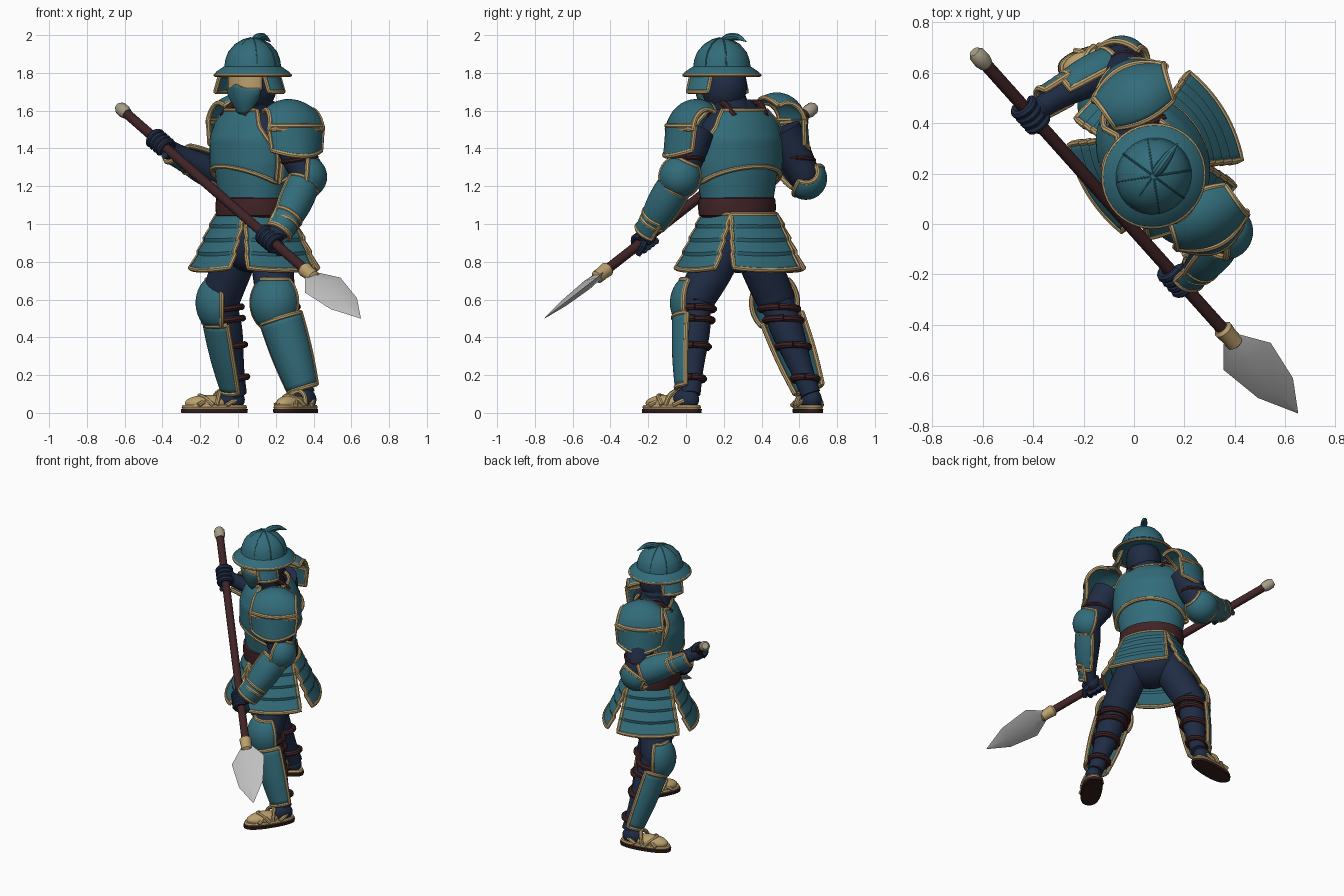
import bpy, bmesh, math
from mathutils import Vector, Matrix

if "Cube" in bpy.data.objects:
    bpy.data.objects.remove(bpy.data.objects["Cube"])
V = Vector
UP = V((0, 0, 1))

def material(name, rgb):
    m = bpy.data.materials.new(name)
    m.diffuse_color = (*rgb, 1)
    m.use_nodes = True
    m.node_tree.nodes["Principled BSDF"].inputs["Base Color"].default_value = m.diffuse_color
    return m

TEAL = material("teal armour", (.032, .150, .195))
NAVY = material("navy cloth", (.014, .025, .058))
TAN = material("tan trim", (.50, .35, .155))
BROWN = material("dark brown leather", (.052, .017, .019))
SOLE = material("sole brown", (.035, .012, .012))
STEEL = material("steel", (.52, .52, .52))
BONE = material("bone cap", (.38, .34, .24))

def mesh(name, verts, faces, mat, thick=0):
    me = bpy.data.meshes.new(name)
    me.from_pydata([tuple(v) for v in verts], [], faces)
    bm = bmesh.new()
    bm.from_mesh(me)
    bmesh.ops.recalc_face_normals(bm, faces=bm.faces)
    bm.to_mesh(me)
    bm.free()
    me.materials.append(mat)
    ob = bpy.data.objects.new(name, me)
    bpy.context.collection.objects.link(ob)
    if thick:
        mod = ob.modifiers.new("thickness", 'SOLIDIFY')
        mod.thickness, mod.offset = thick, 0
    return ob

def skin(name, rings, mat):
    n = len(rings[0])
    faces = [(j*n+i, j*n+(i+1) % n, (j+1)*n+(i+1) % n, (j+1)*n+i)
             for j in range(len(rings)-1) for i in range(n)]
    faces += [tuple(range(n)), tuple(range((len(rings)-1)*n, len(rings)*n))]
    return mesh(name, [p for r in rings for p in r], faces, mat)

def smooth(pts, k=5):
    # Catmull-Rom through (x, y, z, radius) points
    p = [V(q) for q in pts]
    p = [p[0]] + p + [p[-1]]
    out = []
    for a, b, c, d in zip(p, p[1:], p[2:], p[3:]):
        for i in range(k):
            t = i/k
            out.append(.5*(2*b + (c-a)*t + (2*a-5*b+4*c-d)*t*t + (3*b-a-3*c+d)*t**3))
    return out + [p[-1]]

def tube(name, pts, mat, n=14):
    pos = [V(p[:3]) for p in pts]
    nrm, rings = V((.31, .22, .92)), []
    for i, p in enumerate(pos):
        t = (pos[min(i+1, len(pos)-1)] - pos[max(i-1, 0)]).normalized()
        nrm = (nrm - t*nrm.dot(t)).normalized()
        b = t.cross(nrm)
        rings.append([p + pts[i][3]*(math.cos(a)*nrm + math.sin(a)*b)
                      for a in [2*math.pi*k/n for k in range(n)]])
    return skin(name, rings, mat)

def rope(name, pts, r, mat, n=8):
    return tube(name, [(*p, r) for p in pts], mat, n)

def frame(cx, cy, deg):
    m = Matrix.Translation((cx, cy, 0)) @ Matrix.Rotation(math.radians(deg), 4, 'Z')
    return lambda x, y, z: m @ V((x, y, z))

def loft(name, rows, mat, F, p=2, n=36):
    def f(c):
        return math.copysign(abs(c)**(2/p), c)
    return skin(name, [[F(hw*f(math.cos(a)), cy+hd*f(math.sin(a)), z)
                for a in [2*math.pi*k/n for k in range(n)]] for z, hw, hd, cy in rows], mat)

def ball(name, F, c, s, mat):
    rows = [(c[2]-s[2]*math.cos(a), s[0]*math.sin(a), s[1]*math.sin(a), 0)
            for a in [math.pi*(k+.02)/12.04 for k in range(13)]]
    return loft(name, rows, mat, lambda x, y, z: F(x+c[0], y+c[1], z), n=20)

def plate(name, P, nu=18, nv=12, trim=.0135, mat=TEAL):
    us = [-1+2*i/nu for i in range(nu+1)]
    vs = [j/nv for j in range(nv+1)]
    mesh(name, [P(u, v) for v in vs for u in us],
         [(j*(nu+1)+i, j*(nu+1)+i+1, (j+1)*(nu+1)+i+1, (j+1)*(nu+1)+i)
          for j in range(nv) for i in range(nu)], mat, .014)
    if trim:
        path = [P(u, 0) for u in us] + [P(1, v) for v in vs[1:]]
        path += [P(u, 1) for u in us[-2::-1]] + [P(-1, v) for v in vs[-2::-1]]
        rope(name + "_trim", path, trim, TAN)

def guard(name, A, B, out, rad, ang):
    # curved plate wrapped around the line A-B, facing out
    A, B = V(A), V(B)
    ax = (B-A).normalized()
    o = V(out)
    o = (o - ax*o.dot(ax)).normalized()
    s = ax.cross(o)
    def P(u, v):
        a = math.radians(ang)*u
        return A.lerp(B, v) + rad(v)*(math.cos(a)*o + math.sin(a)*s)
    plate(name, P)

def dome(r):
    return lambda v: r*math.sqrt(max(0, 1-((v-.5)/.62)**2))

def strap(name, c, r, mat=BROWN, w=.018):
    rope(name, [V(c)+V((r*math.cos(k*math.pi/10), r*math.sin(k*math.pi/10), .012*math.cos(k*math.pi/10)))
                for k in range(21)], w, mat)

# torso and cuirass
T = frame(.075, .27, -55)
CHEST = [(.85, .17, .14), (1.06, .195, .16), (1.2, .22, .175), (1.32, .24, .185), (1.45, .245, .185),
         (1.54, .22, .15), (1.61, .15, .10), (1.66, .1, .08)]
def girth(z):
    for (z0, w0, d0), (z1, w1, d1) in zip(CHEST, CHEST[1:]):
        if z <= z1:
            t = (z-z0)/(z1-z0)
            return w0+(w1-w0)*t, d0+(d1-d0)*t
    return CHEST[-1][1:]
loft("undershirt", [(z, w-.02, d-.02, 0) for z, w, d in CHEST], NAVY, T)
loft("lower_cuirass", [(z, girth(z)[0]-.002, girth(z)[1]-.002, 0) for z in (1.04, 1.1, 1.2, 1.3, 1.36)], TEAL, T)
for name, sgn in (("chest_plate", -1), ("back_plate", 1)):
    def P(u, v):
        low = 1.22 + .085*math.cos(u*math.pi/2)
        z = low + (1.6-low)*v
        half = 86 - 30*max(0, min(1, (z-1.36)/.16))
        w, d = girth(z)
        a = math.radians(half*u)
        return T((w+.012)*math.sin(a), sgn*(d+.014)*math.cos(a), z)
    plate(name, P, 24, 16)
for s in (-1, 1):
    rope("shoulder_strap", smooth([T(s*.1, -.12, 1.57), T(s*.115, -.04, 1.635), T(s*.115, .05, 1.635),
         T(s*.1, .12, 1.57)]), .018, BROWN)
loft("sash", [(1.035, .19, .16, 0), (1.045, .212, .18, 0), (1.09, .217, .184, 0), (1.135, .212, .18, 0),
              (1.145, .19, .16, 0)], BROWN, T)
ball("hips", T, (0, .01, .9), (.19, .16, .16), NAVY)

# skirt of four flared, lamed panels
for name, yaw in (("front", -59), ("left", 31), ("back", 121), ("right", 211)):
    S = frame(.085, .285, yaw)
    def P(u, v):
        saw = v*4 - min(3, int(v*4+1e-6))
        d = .175 + .12*v + .014*saw - .035*u*u
        return S(u*(.14+.06*v), -d, 1.05 - .295*v + .012*u*u*v)
    plate(name + "_skirt_panel", P, 14, 16)

# head, hood and face mask
H = frame(.078, .19, -36)
ball("hood", H, (0, .01, 1.73), (.118, .13, .14), NAVY)
tube("neck", smooth([(.08, .26, 1.52, .12), (.08, .235, 1.6, .105), (.08, .2, 1.7, .1)]), NAVY, 20)
def face(u, v):
    a = u*1.05
    return H(.122*math.sin(a), -.128*math.cos(a), 1.81-.1*v)
plate("face", face, trim=0, mat=TAN)
def mask(u, v):
    a = u*.95
    r = 1 - .3*v*v
    nose = .022*math.exp(-18*u*u)*(1-v)
    return H(.13*r*math.sin(a), -(.136*r+nose)*math.cos(a), 1.715+nose-v*(.13-.08*u*u))
plate("face_mask", mask, trim=.005)

# helmet: dome, brim, ribs, feather, side flaps
HELM = [(1.8, .1), (1.785, .18), (1.792, .2), (1.805, .193), (1.835, .148), (1.87, .143), (1.91, .128),
        (1.95, .093), (1.975, .05), (1.985, .012)]
loft("helmet", [(z, r, r+.006, 0) for z, r in HELM], TEAL, H)
rope("brim_trim", [H(.197*math.cos(k*math.pi/20), .203*math.sin(k*math.pi/20), 1.788) for k in range(41)], .009, TAN)
for k in range(8):
    a = k*math.pi/4
    rope("helmet_rib", [H(r*math.cos(a), r*math.sin(a), z) for z, r in HELM[4:]], .004, TEAL)
tube("feather", smooth([(*H(0, .0, 1.96), .018), (*H(0, .04, 1.985), .022), (*H(0, .1, 1.99), .018),
     (*H(0, .16, 1.965), .002)]), TEAL, 10)
for s in (-1, 1):
    plate("helmet_side_flap", lambda u, v: H(s*(.165+.03*v-.02*u*u), -.03+.065*u, 1.785-.085*v), 8, 6, .012)

# spear
BUTT, TIP = V((-.63, .68, 1.62)), V((.65, -.75, .5))
AX = (TIP-BUTT).normalized()
def on(t):
    return BUTT.lerp(TIP, t)
rope("spear_shaft", [on(.02), on(.4), on(.79)], .026, BROWN, 14)
tube("spear_butt_cap", [(*on(t), r) for t, r in ((-.002, .022), (.006, .034), (.022, .036), (.034, .029))], BONE)
tube("spear_collar", [(*on(t), r) for t, r in ((.762, .03), (.768, .04), (.785, .036), (.805, .036), (.81, .02))], TAN)
W = V((.8, .47, .35))
W = (W-AX*W.dot(AX)).normalized()
N = AX.cross(W)
skin("spear_blade", [[on(t)+W*w, on(t)+N*d, on(t)-W*w, on(t)-N*d]
     for t, w, d in ((.795, .04, .02), (.842, .115, .026), (.93, .085, .018), (1, .001, .001))], STEEL)

# arms, hands, pads: shoulder, elbow, wrist, grip, bracer direction, pad centre
ARMS = (("left", (.27, .05, 1.49), (.36, -.03, 1.25), (.235, -.19, .98), on(.625), (.75, -.45, .2), (.268, .055, 1.49), 1),
        ("right", (.0, .51, 1.5), (-.05, .635, 1.24), (-.3, .505, 1.365), on(.172), (-.4, .85, -.35), (.02, .48, 1.525), -1))
PADS = frame(0, 0, -64)
for side, sh, el, wr, grip, out, pc, sg in ARMS:
    sh, el, wr, pc = V(sh), V(el), V(wr), V(pc)
    palm = grip + (wr-grip).normalized()*.03
    tube(side + "_arm", smooth([(*sh, .1), (*sh.lerp(el, .55), .092), (*el, .078), (*el.lerp(wr, .35), .075),
         (*wr, .05), (*palm, .045)]), NAVY, 18)
    guard(side + "_bracer", el.lerp(wr, .15), wr.lerp(el, .1), out, lambda v: .085-.02*v+.012*math.sin(v*3), 105)
    guard(side + "_cuff", wr.lerp(el, .22), wr.lerp(palm, .5), V(out)+V((-.2, -.6, 0)), lambda v: .074-.006*v, 85)
    d = (wr-sh).normalized()
    guard(side + "_elbow_cup", el-d*.085, el+d*.085, (el-(sh+wr)/2)+V(out)*.1, dome(.105), 80)
    strap(side + "_arm_strap", sh.lerp(el, .62), .09, BROWN, .012)
    ball(side + "_palm", lambda x, y, z: V((x, y, z)), palm, (.05, .05, .052), NAVY)
    e1 = (palm-grip)
    e1 = (e1-AX*e1.dot(AX)).normalized()
    e2 = AX.cross(e1)
    for k in range(4):
        rope(side + "_finger", [grip+AX*(k-1.5)*.031+.042*(math.cos(a)*e1+math.sin(a)*e2)
             for a in [.2+j*.42 for j in range(11)]], .018, NAVY)
    rope(side + "_thumb", [palm, grip+AX*.07-e2*.035+e1*.02, grip+AX*.09-e2*.03-e1*.025], .018, NAVY)
    # two-part shoulder pad
    o = PADS(sg, 0, 0)
    f = PADS(0, -1, 0)
    def upper(u, v):
        a = math.radians(120-115*v)
        return pc + o*(.145*math.cos(a)*(1-.35*u*u)) + UP*(.165*math.sin(a)*(1-.3*u*u)) + f*(u*(.125+.03*v))
    def lower(u, v):
        return pc + o*((.152+.02*v)*(1-.45*u*u)) + UP*(.03-.16*v+.03*u*u*v) + f*(u*(.158-.015*v))
    plate(side + "_shoulder_pad", upper)
    plate(side + "_shoulder_lame", lower)

# legs, greaves, sandals: hip, thigh, knee, ankle, greave facing, foot centre, foot yaw
LEGS = (("left", (.16, .21, .9), (.185, .135, .75), (.2, .05, .6), (.355, .025, .1), (-.3, -.95, 0), (.305, -.075), -33),
        ("right", (.02, .35, .9), (-.04, .41, .75), (-.09, .475, .6), (-.005, .66, .1), (-.95, -.22, 0), (-.125, .645), -78))
for side, hip, th, kn, an, out, fc, yaw in LEGS:
    hip, th, kn, an = V(hip), V(th), V(kn), V(an)
    tube(side + "_leg", smooth([(*hip, .11), (*th, .11), (*kn, .102), (*kn.lerp(an, .12), .085),
         (*kn.lerp(an, .35), .085), (*kn.lerp(an, .75), .06), (*an, .052)]), NAVY, 20)
    guard(side + "_greave", kn.lerp(an, .2), kn.lerp(an, .94), out, lambda v: .112-.034*v+.008*math.sin(v*3), 86)
    guard(side + "_knee_cup", kn+V((0, 0, .105)), kn+V((0, 0, -.14)), out, dome(.128), 78)
    for t, r in ((.1, .1), (.22, .096), (.5, .083), (.84, .066)):
        strap(side + "_leg_strap", kn.lerp(an, t), r)
    F = frame(*fc, yaw)
    loft(side + "_sandal_sole", [(0, .068, .178, 0), (.02, .07, .18, 0), (.022, .06, .17, 0)], SOLE, F, 2.4)
    loft(side + "_straw_footbed", [(.02, .064, .172, 0), (.03, .068, .176, 0), (.042, .064, .17, 0)], TAN, F, 2.4)
    ball(side + "_heel", F, (0, .09, .07), (.055, .075, .06), NAVY)
    ball(side + "_toes", F, (0, -.04, .05), (.06, .12, .045), TAN)
    for y0, y1, h in ((-.1, -.03, .075), (-.02, -.08, .09), (.0, .03, .115), (.05, .15, .08)):
        rope(side + "_sandal_strap", smooth([F(-.064, y0, .04), F(-.045, (y0+y1)/2, h*.8), F(0, y1, h),
             F(.045, (y0+y1)/2, h*.8), F(.064, y0, .04)]), .013, TAN)

# smooth shading with sharp edges kept
bpy.ops.object.select_all(action='SELECT')
bpy.context.view_layer.objects.active = bpy.context.selected_objects[0]
bpy.ops.object.shade_smooth_by_angle(angle=math.radians(35))
